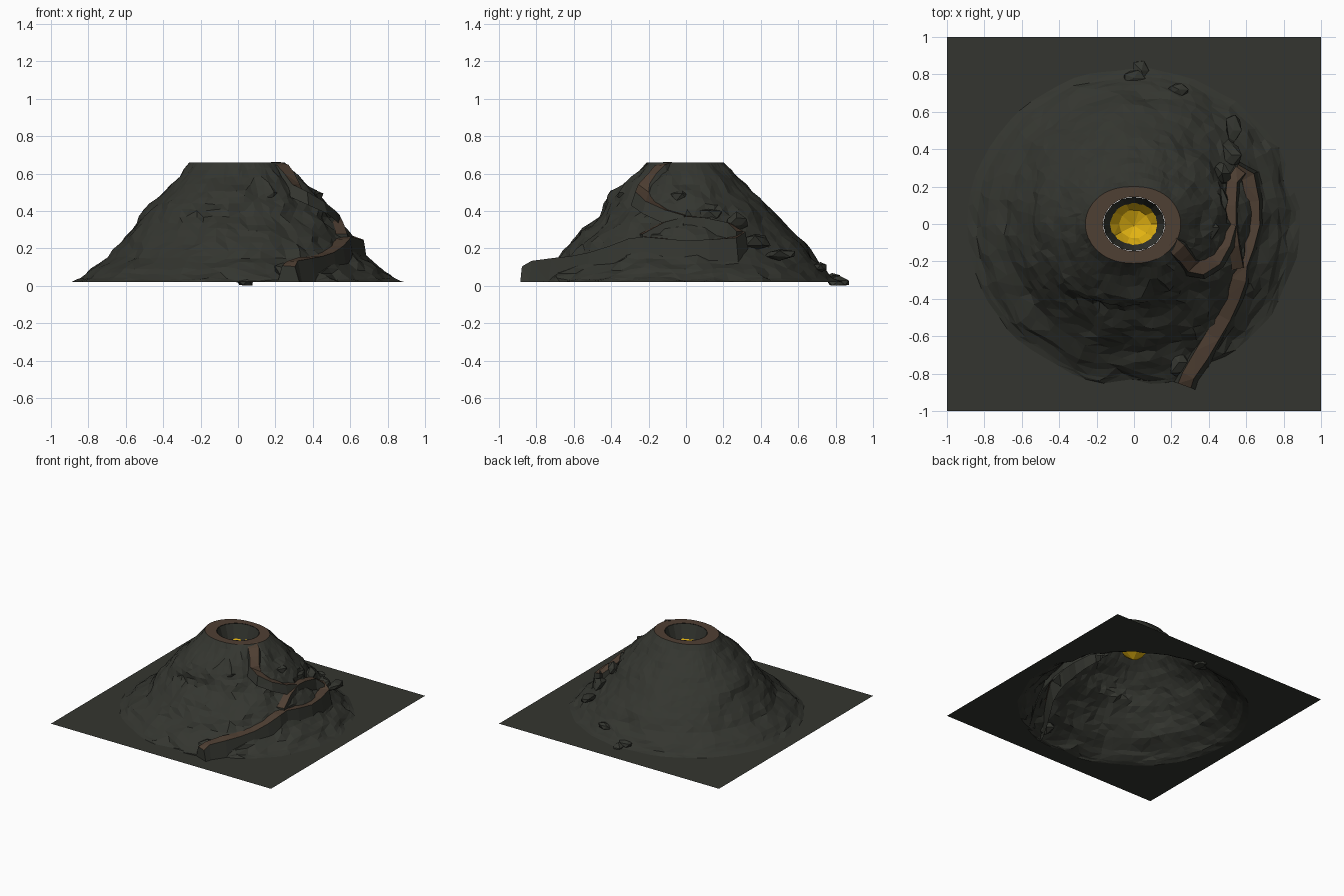
import bpy, bmesh, math, random
from mathutils import Vector, noise

if "Cube" in bpy.data.objects:
    bpy.data.objects.remove(bpy.data.objects["Cube"])

random.seed(4)
N = 64          # angular segments
BASE = 0.02     # ground level


def material(name, rgb):
    m = bpy.data.materials.new(name)
    m.diffuse_color = (*rgb, 1)
    m.use_nodes = True
    m.node_tree.nodes["Principled BSDF"].inputs["Base Color"].default_value = m.diffuse_color
    return m


ROCK = material("dark_rock", (0.034, 0.036, 0.029))
PATH = material("cooled_crust", (0.078, 0.05, 0.033))
LAVA = material("molten_lava", (0.76, 0.45, 0.006))


def finish(name, bm, mats):
    me = bpy.data.meshes.new(name)
    bm.to_mesh(me)
    bm.free()
    for m in mats:
        me.materials.append(m)
    ob = bpy.data.objects.new(name, me)
    bpy.context.collection.objects.link(ob)
    return ob


def loft(name, rings, mat, cap=False, triangulate=False):
    """Skin closed rings, listed from outer/lower to inner/upper."""
    bm = bmesh.new()
    vr = [[bm.verts.new(p) for p in ring] for ring in rings]
    n = len(rings[0])
    for a, b in zip(vr, vr[1:]):
        for i in range(n):
            j = (i + 1) % n
            bm.faces.new((a[i], a[j], b[j], b[i]))
    if cap:
        c = bm.verts.new(cap)
        for i in range(n):
            bm.faces.new((vr[-1][i], vr[-1][(i + 1) % n], c))
    if triangulate:
        bmesh.ops.triangulate(bm, faces=bm.faces[:])
    return finish(name, bm, [mat])


# Mountain contours: height, then radius towards right, back, left, front
LEVELS = [
    (0.02, .88, .83, .89, .86), (0.04, .83, .79, .84, .82),
    (0.09, .77, .75, .79, .76), (0.15, .69, .69, .69, .68),
    (0.23, .62, .63, .63, .62), (0.30, .56, .56, .58, .55),
    (0.37, .50, .49, .53, .46), (0.44, .46, .42, .46, .43),
    (0.50, .41, .36, .40, .40), (0.58, .33, .28, .33, .30),
    (0.66, .25, .20, .26, .21)]


def around(vals, th):
    t = (th / (math.pi / 2)) % 4
    i = int(t)
    f = t - i
    f = f * f * (3 - 2 * f)
    return vals[i] * (1 - f) + vals[(i + 1) % 4] * f


def contour(row, rough):
    ring = []
    for k in range(N):
        th = 2 * math.pi * k / N
        r, z = around(row[1:], th), row[0]
        p = Vector((r * math.cos(th), r * math.sin(th), z))
        wild = 0.6 + 0.4 * math.cos(th + math.pi / 4)   # rougher front right
        d = rough * (0.3 + wild) * (0.035 * noise.noise(p * 6) + 0.02 * noise.noise(p * 17))
        th2 = th + rough * random.uniform(-.025, .025)
        zz = z + rough * wild * 0.022 * noise.noise(p * 11 + Vector((5, 2, 9)))
        ring.append(((r + d) * math.cos(th2), (r + d) * math.sin(th2), max(BASE, min(.66, zz))))
    return ring


rows = []
for a, b in zip(LEVELS, LEVELS[1:]):
    rows.append(a)
    rows.append(tuple((u + v) / 2 for u, v in zip(a, b)))
rows.append(LEVELS[-1])
last = len(rows) - 1
rings = [contour(r, 0 if i == last else (0.5 if i == 0 else 1)) for i, r in enumerate(rows)]
rings[0] = [(x, y, BASE) for x, y, z in rings[0]]
loft("mountain", rings, ROCK, triangulate=True)

# Square ground around the hollow mountain
square = []
for k in range(N):
    c, s = math.cos(2 * math.pi * k / N), math.sin(2 * math.pi * k / N)
    m = max(abs(c), abs(s))
    square.append((c / m, s / m, BASE))
loft("ground", [square, rings[0]], ROCK)


# Flat crater rim, inner wall and faceted lava bowl
def circle(rx, ry, z, n, jit=0.0):
    return [((rx + random.uniform(-jit, jit)) * math.cos(2 * math.pi * k / n),
             (ry + random.uniform(-jit, jit)) * math.sin(2 * math.pi * k / n),
             z + random.uniform(-jit, jit)) for k in range(n)]


loft("crater_rim", [rings[-1], circle(.165, .145, .66, N)], PATH)
loft("crater_wall", [circle(.165, .145, .66, 16), circle(.125, .11, .54, 16)], ROCK)
loft("lava_pool", [circle(.135, .118, .55, 10, .006), circle(.085, .075, .485, 10, .008)],
     LAVA, cap=(0, -.01, .44), triangulate=True)


# Raised flow channels: brown top, dark flared sides
def channel(name, pts, width, drop):
    bm = bmesh.new()
    secs = []
    for i, p in enumerate(pts):
        p = Vector(p)
        t = Vector(pts[min(i + 1, len(pts) - 1)]) - Vector(pts[max(i - 1, 0)])
        side = Vector((-t.y, t.x, 0)).normalized()
        w = width * random.uniform(.9, 1.1) / 2
        sec = []
        for off, low in ((w + .025, 1), (w, 0), (-w, 0), (-w - .025, 1)):
            q = p + side * off
            q.z = max(BASE, p.z - drop) if low else p.z + random.uniform(-.004, .004)
            q.z = min(q.z, .662)
            sec.append(bm.verts.new(q))
        secs.append(sec)
    for a, b in zip(secs, secs[1:]):
        for k in range(3):
            f = bm.faces.new((a[k], a[k + 1], b[k + 1], b[k]))
            f.material_index = 1 if k == 1 else 0
    bm.faces.new(secs[0])
    bm.faces.new(secs[-1][::-1])
    bmesh.ops.recalc_face_normals(bm, faces=bm.faces[:])
    bmesh.ops.triangulate(bm, faces=bm.faces[:])
    return finish(name, bm, [ROCK, PATH])


channel("upper_flow", [(.20, -.10, .662), (.24, -.14, .645), (.275, -.18, .60), (.31, -.225, .545),
                       (.36, -.235, .50), (.43, -.19, .455), (.48, -.10, .405), (.51, 0, .375)], .075, .07)
channel("inner_branch", [(.57, .29, .285), (.525, .23, .335), (.515, .1, .368), (.515, 0, .372),
                         (.53, -.12, .34), (.555, -.24, .275)], .06, .15)
channel("lower_flow", [(.54, .28, .29), (.61, .25, .26), (.635, .12, .245), (.635, 0, .238),
                       (.60, -.12, .255), (.57, -.22, .265), (.56, -.3, .25), (.53, -.4, .215),
                       (.48, -.5, .182), (.42, -.6, .16), (.36, -.7, .15), (.29, -.81, .13),
                       (.27, -.865, .105)], .075, .15)


# Loose angular rocks set into the slopes
def boulder(name, loc, size, jit=.35):
    bm = bmesh.new()
    bmesh.ops.create_icosphere(bm, subdivisions=1, radius=1)
    for v in bm.verts:
        s = 1 + random.uniform(-jit, jit)
        v.co = Vector([loc[i] + v.co[i] * s * size[i] for i in range(3)])
        v.co.z = max(0, v.co.z)
    finish(name, bm, [ROCK])


for i, (loc, size) in enumerate([
        ((.04, .82, .015), (.05, .07, .03)), ((.24, .72, .10), (.06, .04, .03)),
        ((.0, .78, .04), (.07, .04, .03)),
        ((.47, .27, .34), (.05, .08, .05)), ((.52, .37, .24), (.05, .08, .05)),
        ((.46, .12, .38), (.04, .08, .04)), ((.53, .50, .17), (.04, .09, .03)),
        ((.40, -.02, .47), (.05, .06, .04)), ((.24, -.74, .08), (.05, .09, .05))]):
    boulder(f"boulder_{i + 1}", loc, size)
bpy.data.objects["boulder_1"].data.vertices[0].co.z = 0
